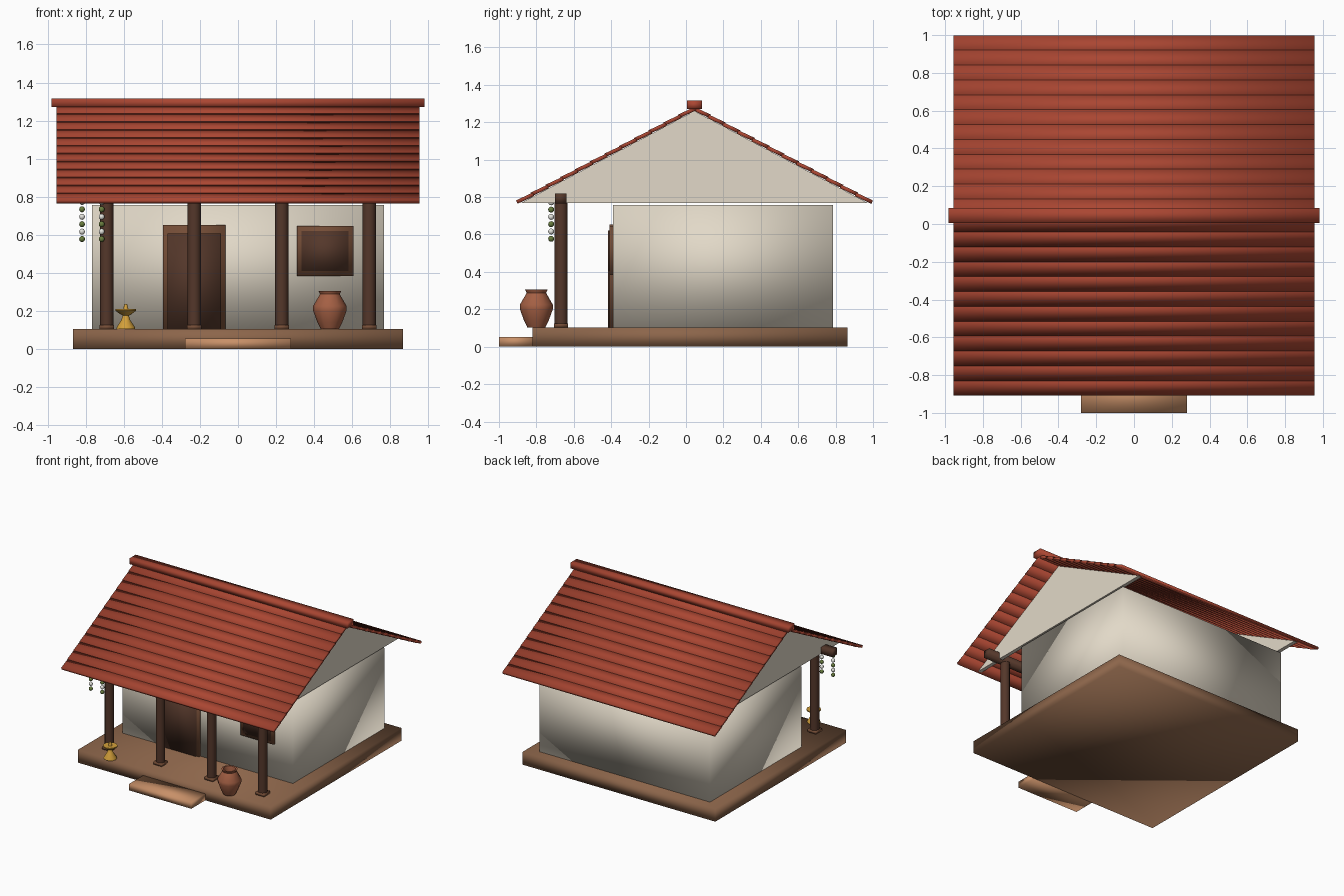
import bpy, bmesh, math
from mathutils import Matrix, Vector

if "Cube" in bpy.data.objects:
    bpy.data.objects.remove(bpy.data.objects["Cube"])


def material(name, r, g, b):
    m = bpy.data.materials.new(name)
    lin = [((c / 255 + 0.055) / 1.055) ** 2.4 for c in (r, g, b)]
    m.diffuse_color = (*lin, 1)
    m.use_nodes = True
    m.node_tree.nodes["Principled BSDF"].inputs["Base Color"].default_value = m.diffuse_color
    return m


PLASTER = material("cream plaster", 226, 217, 200)
TILE = material("red roof tile", 170, 70, 50)
EARTH = material("brown earth", 140, 101, 74)
STONE = material("tan step", 200, 144, 104)
WOOD = material("dark wood", 84, 55, 42)
FRAME = material("frame wood", 118, 78, 55)
CLAY = material("terracotta", 165, 96, 68)
BRASS = material("brass", 212, 160, 58)
LEAF = material("green bead", 104, 124, 62)
WHITE = material("white bead", 228, 228, 222)


def finish(name, bm, mats, smooth=True):
    bmesh.ops.recalc_face_normals(bm, faces=bm.faces[:])
    for f in bm.faces:
        f.smooth = smooth
    me = bpy.data.meshes.new(name)
    bm.to_mesh(me)
    bm.free()
    for m in mats:
        me.materials.append(m)
    ob = bpy.data.objects.new(name, me)
    bpy.context.collection.objects.link(ob)
    return ob


def add_box(bm, centre, size, tilt=0.0):
    mat = (Matrix.Translation(centre) @ Matrix.Rotation(tilt, 4, 'X')
           @ Matrix.Diagonal((*size, 1)))
    return bmesh.ops.create_cube(bm, size=1, matrix=mat)


def box(name, lo, hi, mat):
    bm = bmesh.new()
    lo, hi = Vector(lo), Vector(hi)
    add_box(bm, (lo + hi) / 2, hi - lo)
    return finish(name, bm, [mat])


def lathe(name, profile, x, y, mat, sides):
    # Revolve (radius, height) points around a vertical axis
    bm = bmesh.new()
    rings = []
    for r, z in profile:
        rings.append([bm.verts.new((x + r * math.cos(2 * math.pi * k / sides),
                                    y + r * math.sin(2 * math.pi * k / sides), z))
                      for k in range(sides)])
    for a, b in zip(rings, rings[1:]):
        for k in range(sides):
            n = (k + 1) % sides
            bm.faces.new((a[k], a[n], b[n], b[k]))
    bm.faces.new(rings[0])
    bm.faces.new(rings[-1])
    ob = finish(name, bm, [mat])
    bpy.context.view_layer.objects.active = ob
    bpy.ops.object.select_all(action='DESELECT')
    ob.select_set(True)
    bpy.ops.object.shade_smooth_by_angle(angle=math.radians(50))
    return ob


# Ground platform, step and house body
box("platform", (-0.868, -0.82, 0), (0.868, 0.863, 0.103), EARTH)
box("front_step", (-0.28, -1.0, 0), (0.28, -0.82, 0.053), STONE)
box("house_walls", (-0.767, -0.39, 0.103), (0.767, 0.787, 0.757), PLASTER)

# Door and window
box("door_frame", (-0.395, -0.408, 0.103), (-0.065, -0.385, 0.652), FRAME)
box("door_panel", (-0.372, -0.416, 0.103), (-0.09, -0.386, 0.607), WOOD)
box("window_frame", (0.31, -0.41, 0.383), (0.608, -0.385, 0.645), FRAME)
box("window_shutter", (0.335, -0.416, 0.408), (0.582, -0.386, 0.62), WOOD)

# Triangular gable panels at both ends
RIDGE_Y, RIDGE_Z = 0.045, 1.26
for side, label in ((-1, "left"), (1, "right")):
    bm = bmesh.new()
    tri = [(RIDGE_Y - 0.93, 0.767), (RIDGE_Y + 0.93, 0.767), (RIDGE_Y, RIDGE_Z)]
    outer = [bm.verts.new((side * 0.77, y, z)) for y, z in tri]
    inner = [bm.verts.new((side * 0.74, y, z)) for y, z in tri]
    bm.faces.new(outer)
    bm.faces.new(inner)
    for i in range(3):
        j = (i + 1) % 3
        bm.faces.new((outer[i], outer[j], inner[j], inner[i]))
    finish(label + "_gable", bm, [PLASTER], smooth=False)

# Roof slopes made of overlapping tile rows
ROWS, RUN, RISE = 12, 0.945, 0.5
ANGLE = math.atan2(RISE, RUN)
PITCH = math.hypot(RUN, RISE) / ROWS
for side, label in ((-1, "front"), (1, "back")):
    bm = bmesh.new()
    for i in range(ROWS):
        t = (i + 0.5) / ROWS
        centre = (0, RIDGE_Y + side * RUN * (1 - t), 0.773 + RISE * t)
        add_box(bm, centre, (1.91, PITCH * 1.1, 0.02), -side * (ANGLE - 0.05))
    finish(label + "_roof_tiles", bm, [TILE])
box("ridge_cap", (-0.981, 0.005, 1.27), (0.981, 0.086, 1.316), TILE)

# Veranda posts, post bases and beam
for i in range(4):
    x = -0.69 + 0.46 * i
    lathe(f"post_{i + 1}", [(0.035, 0.103), (0.035, 0.77)], x, -0.668, WOOD, 12)
    box(f"post_base_{i + 1}", (x - 0.038, -0.706, 0.103), (x + 0.038, -0.63, 0.125), FRAME)
box("veranda_beam", (-0.87, -0.7, 0.765), (0.87, -0.638, 0.82), WOOD)

# Clay pot with a hollow mouth
lathe("clay_pot", [(0.047, 0.103), (0.066, 0.14), (0.088, 0.2), (0.088, 0.225),
                   (0.056, 0.28), (0.052, 0.288), (0.06, 0.305), (0.046, 0.305),
                   (0.042, 0.285), (0.04, 0.2)], 0.483, -0.8, CLAY, 12)

# Brass oil lamp
lathe("oil_lamp", [(0.05, 0.103), (0.047, 0.115), (0.024, 0.15), (0.016, 0.175),
                   (0.03, 0.182), (0.054, 0.2), (0.054, 0.208), (0.014, 0.207),
                   (0.011, 0.22), (0.007, 0.236)], -0.59, -0.8, BRASS, 12)

# Hanging bead garlands in alternating colours
for n, x in enumerate((-0.82, -0.717)):
    bm = bmesh.new()
    for k in range(6):
        ball = bmesh.ops.create_uvsphere(
            bm, u_segments=10, v_segments=6, radius=0.016,
            matrix=Matrix.Translation((x, -0.721, 0.577 + 0.039 * k)))
        for f in {f for v in ball["verts"] for f in v.link_faces}:
            f.material_index = k % 2
    finish(f"garland_{n + 1}", bm, [LEAF, WHITE])
